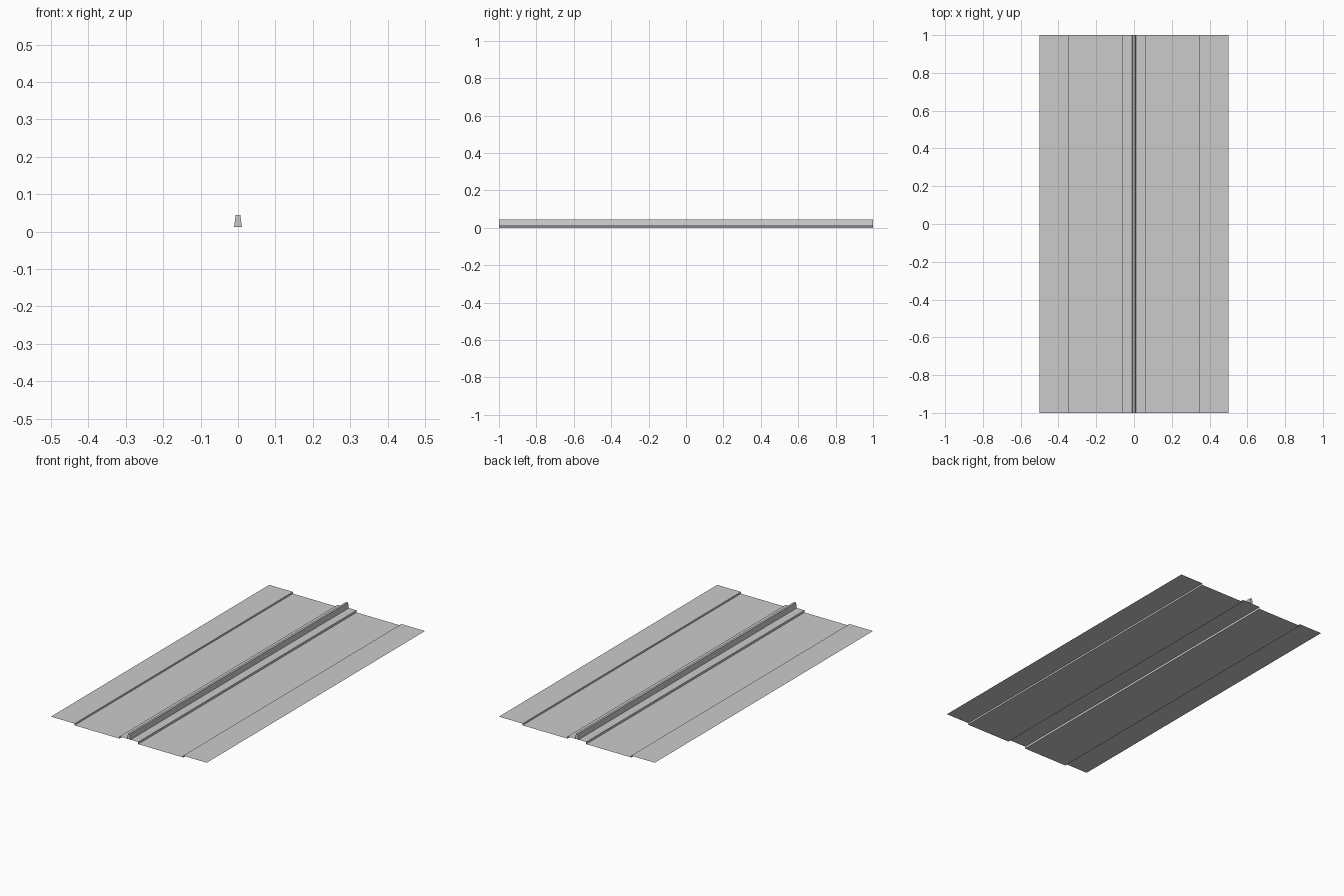
import bpy, bmesh

if "Cube" in bpy.data.objects:
    bpy.data.objects.remove(bpy.data.objects["Cube"])

HALF = 1.0  # half length of the road section


def extrude_profile(name, points, closed=False):
    """Sweep an x/z profile along y; closed profiles get end caps."""
    bm = bmesh.new()
    front = [bm.verts.new((x, -HALF, z)) for x, z in points]
    back = [bm.verts.new((x, HALF, z)) for x, z in points]
    n = len(points)
    for i in range(n if closed else n - 1):
        j = (i + 1) % n
        bm.faces.new((front[i], front[j], back[j], back[i]))
    if closed:
        bm.faces.new(front[::-1])
        bm.faces.new(back)
        bmesh.ops.recalc_face_normals(bm, faces=bm.faces)
    mesh = bpy.data.meshes.new(name)
    bm.to_mesh(mesh)
    bm.free()
    obj = bpy.data.objects.new(name, mesh)
    bpy.context.collection.objects.link(obj)
    return obj


# Road sheet: raised shoulders, two lower lanes, raised median
right = [(0.06, 0.0125), (0.06, 0.0), (0.348, 0.0), (0.348, 0.01), (0.5, 0.01)]
left = [(-x, z) for x, z in reversed(right)]
extrude_profile("road_surface", left + right)

# Tapered barrier along the median
extrude_profile("median_barrier",
                [(-0.0107, 0.0125), (0.0107, 0.0125), (0.006, 0.044), (-0.006, 0.044)],
                closed=True)
